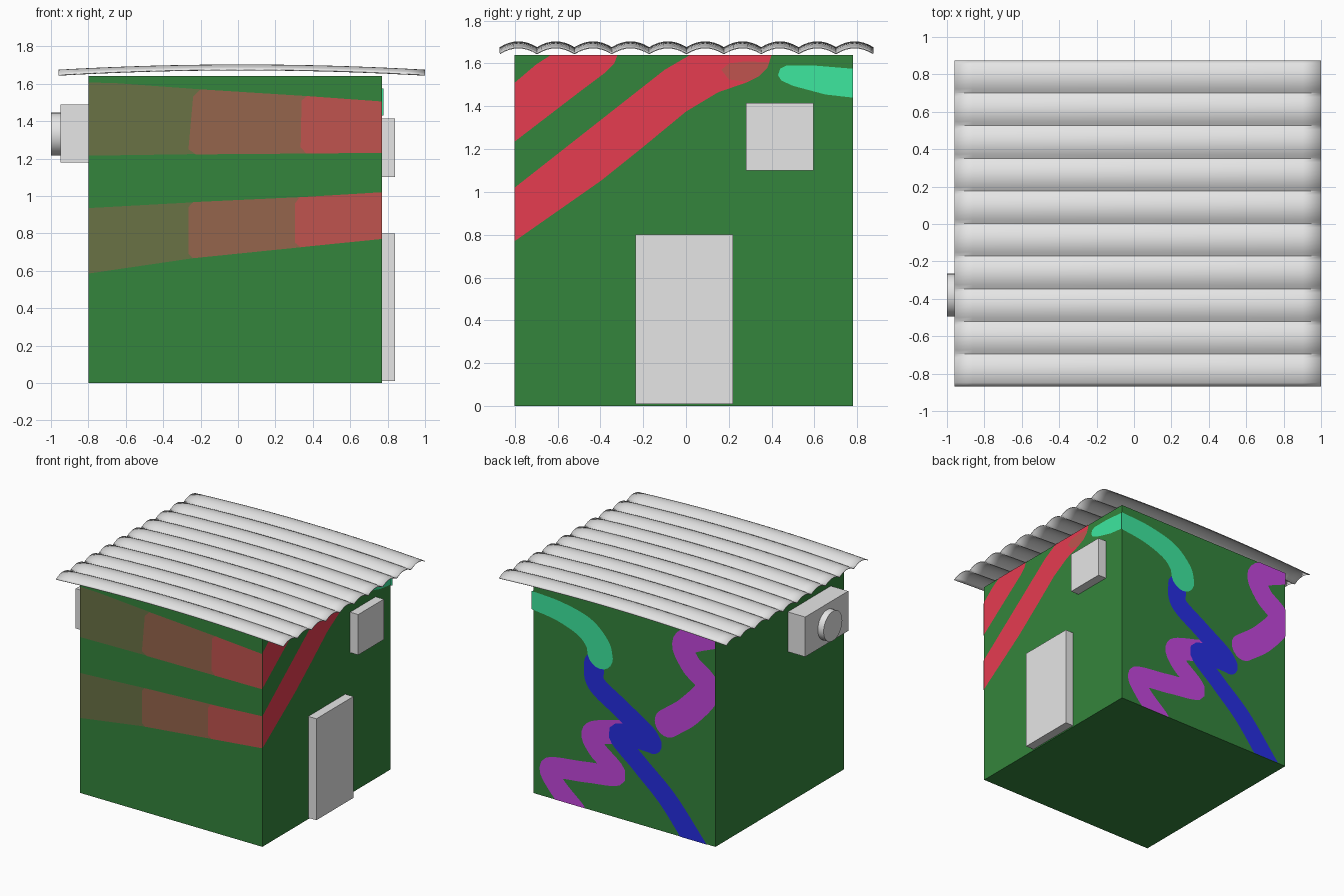
import bpy, bmesh, math
from mathutils import Vector

if "Cube" in bpy.data.objects:
    bpy.data.objects.remove(bpy.data.objects["Cube"])


def mat(name, rgb):
    m = bpy.data.materials.new(name)
    lin = [((c / 255 + 0.055) / 1.055) ** 2.4 if c > 10 else c / 3295 for c in rgb]
    m.diffuse_color = (*lin, 1)
    m.use_nodes = True
    m.node_tree.nodes["Principled BSDF"].inputs["Base Color"].default_value = m.diffuse_color
    return m


GREY = mat("light_grey", (230, 230, 230))
GREEN = mat("wall_green", (52, 133, 60))
RED = mat("bright_red", (230, 60, 80))
FADED = mat("faded_red", (192, 84, 78))
BROWN = mat("brown", (149, 101, 76))
OLIVE = mat("olive", (106, 114, 69))
TEAL = mat("teal", (62, 234, 161))
BLUE = mat("blue", (38, 46, 225))
PURPLE = mat("purple", (196, 70, 220))

X0, X1, Y0, Y1, H = -0.80, 0.77, -0.80, 0.78, 1.64


def finish(bm, name, material):
    me = bpy.data.meshes.new(name)
    bm.to_mesh(me)
    bm.free()
    me.materials.append(material)
    ob = bpy.data.objects.new(name, me)
    bpy.context.collection.objects.link(ob)
    return ob


def smooth(ob, deg=30):
    bpy.ops.object.select_all(action='DESELECT')
    ob.select_set(True)
    bpy.context.view_layer.objects.active = ob
    bpy.ops.object.shade_smooth_by_angle(angle=math.radians(deg))


def box(name, lo, hi, material):
    bm = bmesh.new()
    bmesh.ops.create_cube(bm, size=1)
    for v in bm.verts:
        v.co = [(a + b) / 2 + c * (b - a) for a, b, c in zip(lo, hi, v.co)]
    return finish(bm, name, material)


# wall name -> (placing rule, outward direction)
WALLS = {
    "front": (lambda u, v, d: (u, Y0 - d, v), Vector((0, -1, 0))),
    "right": (lambda u, v, d: (X1 + d, u, v), Vector((1, 0, 0))),
    "back": (lambda u, v, d: (u, Y1 + d, v), Vector((0, 1, 0))),
}


def paint(name, wall, polys, material, layer=1):
    """Thin painted patch on a wall, trimmed to the wall outline."""
    place, out = WALLS[wall]
    d = 0.002 * layer
    bm = bmesh.new()
    for poly in polys:
        bm.faces.new([bm.verts.new(place(u, v, d)) for u, v in poly])
    for co, no in (((0, 0, 0), (0, 0, -1)), ((0, 0, H), (0, 0, 1)),
                   ((X0, 0, 0), (-1, 0, 0)), ((X1 + .009, 0, 0), (1, 0, 0)),
                   ((0, Y0 - .009, 0), (0, -1, 0)), ((0, Y1 + .009, 0), (0, 1, 0))):
        bmesh.ops.bisect_plane(bm, geom=bm.verts[:] + bm.edges[:] + bm.faces[:],
                               plane_co=co, plane_no=no, clear_outer=True)
    bm.normal_update()
    for f in bm.faces:
        if f.normal.dot(out) < 0:
            f.normal_flip()
    return finish(bm, name, material)


def brush(name, wall, pts, material, layer=1):
    """Rounded brush stroke through (u, v, width) points."""
    P = [Vector(p) for p in pts]
    P = [2 * P[0] - P[1]] + P + [2 * P[-1] - P[-2]]
    path = []
    for i in range(1, len(P) - 2):
        a, b, c, e = P[i - 1:i + 3]
        for k in range(8):
            t = k / 8
            path.append(0.5 * (2 * b + (c - a) * t + (2 * a - 5 * b + 4 * c - e) * t * t
                               + (3 * b - a - 3 * c + e) * t ** 3))
    path.append(P[-2])
    sides = []
    for i, p in enumerate(path):
        t = path[min(i + 1, len(path) - 1)] - path[max(i - 1, 0)]
        n = Vector((-t.y, t.x)).normalized() * p.z / 2
        sides.append(((p.x + n.x, p.y + n.y), (p.x - n.x, p.y - n.y)))
    polys = [(a[0], a[1], b[1], b[0]) for a, b in zip(sides, sides[1:])]
    for p in (path[0], path[-1]):
        polys.append([(p.x + p.z / 2 * math.cos(k * math.pi / 10),
                       p.y + p.z / 2 * math.sin(k * math.pi / 10)) for k in range(20)])
    return paint(name, wall, polys, material, layer)


# Hut body, door, window
box("hut_body", (X0, Y0, 0), (X1, Y1, H), GREEN)
box("door", (X1, -0.235, 0.01), (0.84, 0.22, 0.80), GREY)
box("window", (X1, 0.28, 1.10), (0.84, 0.595, 1.415), GREY)

# Wall fan unit: housing and round vent
box("fan_housing", (-0.95, -0.64, 1.18), (X0, -0.11, 1.49), GREY)
bpy.ops.mesh.primitive_cylinder_add(vertices=32, radius=0.115, depth=0.06,
                                    location=(-0.97, -0.38, 1.33),
                                    rotation=(0, math.pi / 2, 0))
vent = bpy.context.object
vent.name = "fan_vent"
vent.data.materials.append(GREY)
smooth(vent)

# Corrugated roof sheet: ten arched ribs, bowed along x
RX0, RX1, RY0, RY1, RIBS, SEG, NX = -0.96, 1.0, -0.87, 0.875, 10, 8, 20
bm = bmesh.new()
rows = []
for i in range(NX + 1):
    s = i / NX
    row = []
    for j in range(RIBS * SEG + 1):
        q = (j % SEG) / SEG
        z = 1.648 + 0.028 * (1 - (2 * s - 1) ** 2) + 0.027 * (1 - (2 * q - 1) ** 2)
        row.append(bm.verts.new((RX0 + s * (RX1 - RX0),
                                 RY0 + j / (RIBS * SEG) * (RY1 - RY0), z)))
    rows.append(row)
for a, b in zip(rows, rows[1:]):
    for j in range(RIBS * SEG):
        bm.faces.new((a[j], b[j], b[j + 1], a[j + 1]))
roof = finish(bm, "corrugated_roof", GREY)
solid = roof.modifiers.new("thickness", 'SOLIDIFY')
solid.thickness = 0.005
smooth(roof, 35)

# Front wall: two bands in three fading tones
paint("upper_band_olive", "front", [[(X0, 1.607), (-0.65, 1.603), (-0.2, 1.57), (-0.2, 1.224), (X0, 1.215)]], OLIVE)
paint("upper_band_brown", "front", [[(-0.2, 1.57), (0.4, 1.532), (0.4, 1.227), (-0.225, 1.222), (-0.265, 1.25),
                                     (-0.24, 1.53)]], BROWN, 2)
paint("upper_band_red", "front", [[(0.37, 1.534), (X1, 1.505), (X1, 1.23), (0.365, 1.227), (0.335, 1.26),
                                   (0.34, 1.51)]], FADED, 3)
paint("lower_band_olive", "front", [[(X0, 0.935), (-0.22, 0.967), (-0.22, 0.67), (X0, 0.585)]], OLIVE)
paint("lower_band_brown", "front", [[(-0.24, 0.967), (0.36, 0.995), (0.36, 0.728), (-0.24, 0.667), (-0.265, 0.69),
                                     (-0.265, 0.94)]], BROWN, 2)
paint("lower_band_red", "front", [[(0.33, 0.993), (X1, 1.02), (X1, 0.77), (0.335, 0.726), (0.305, 0.75),
                                   (0.305, 0.96)]], FADED, 3)

# Right wall: two diagonal stripes, a dull patch and the teal tail
paint("short_stripe", "right", [[(Y0, 1.51), (-0.7, 1.595), (-0.63, H), (-0.32, H), (-0.335, 1.60), (-0.38, 1.555),
                                 (-0.5, 1.465), (Y0, 1.235)]], RED)
paint("long_stripe", "right", [[(Y0, 1.02), (-0.45, 1.295), (-0.1, 1.57), (0.02, H), (0.40, H), (0.38, 1.58),
                                (0.34, 1.54), (0.28, 1.51), (0.15, 1.465), (0, 1.375), (-0.2, 1.21), (-0.4, 1.05),
                                (Y0, 0.77)]], RED)
paint("dull_patch", "right", [[(0.165, 1.57), (0.2, 1.60), (0.28, 1.61), (0.39, 1.605), (0.38, 1.58), (0.34, 1.54),
                               (0.28, 1.515), (0.2, 1.525)]], FADED, 2)
paint("teal_tail", "right", [[(0.43, 1.545), (0.44, 1.575), (0.47, 1.59), (0.6, 1.59), (Y1, 1.575), (Y1, 1.44),
                              (0.65, 1.455), (0.5, 1.495), (0.445, 1.52)]], TEAL)

# Back wall: winding brush strokes
brush("purple_lower", "back", [(0.0, 0.683, .18), (0.25, 0.60, .18), (0.22, 0.49, .17), (0.05, 0.34, .16),
                               (0.32, 0.284, .16), (0.62, 0.235, .16), (0.57, 0.116, .17), (0.40, -0.04, .18)], PURPLE)
brush("blue_upper", "back", [(0.244, 1.14, .17), (0.225, 1.0, .17), (0.02, 0.866, .17), (-0.196, 0.728, .18),
                             (-0.25, 0.67, .18)], BLUE, 2)
brush("blue_lower", "back", [(-0.25, 0.67, .17), (0.04, 0.65, .16), (-0.153, 0.467, .16), (-0.395, 0.258, .17),
                             (-0.66, -0.06, .18)], BLUE, 2)
brush("purple_upper", "back", [(-0.83, 1.66, .19), (-0.54, 1.52, .19), (-0.585, 1.372, .19), (-0.74, 1.226, .2),
                               (-0.585, 1.01, .21), (-0.386, 0.85, .21)], PURPLE, 3)
brush("teal_stroke", "back", [(0.80, 1.505, .14), (0.537, 1.477, .16), (0.32, 1.41, .19), (0.21, 1.307, .21),
                              (0.19, 1.233, .22)], TEAL, 3)
